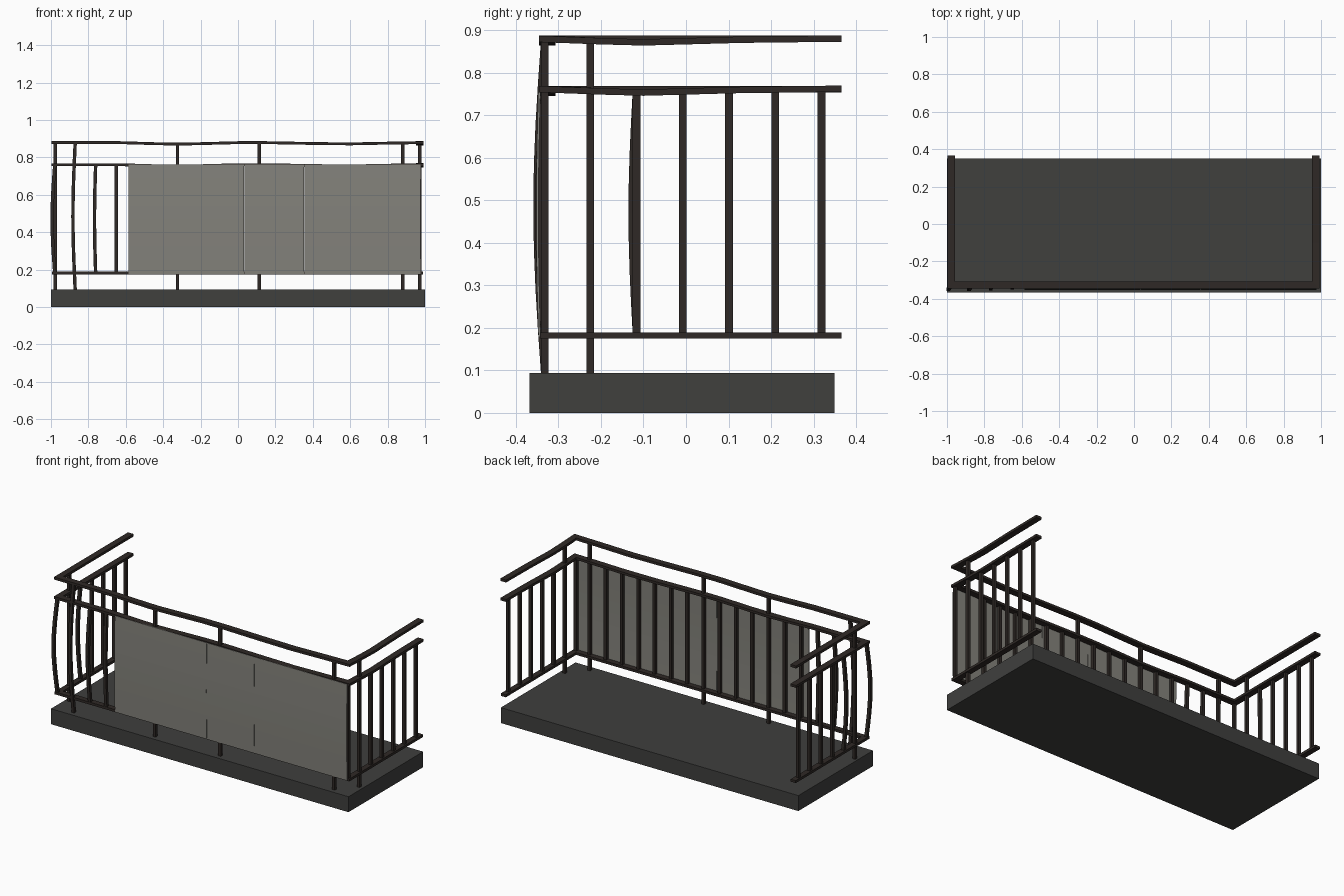
import bpy, bmesh, math
from mathutils import Vector

if "Cube" in bpy.data.objects:
    bpy.data.objects.remove(bpy.data.objects["Cube"])


def material(name, rgb):
    m = bpy.data.materials.new(name)
    m.diffuse_color = (*rgb, 1)
    m.use_nodes = True
    m.node_tree.nodes["Principled BSDF"].inputs["Base Color"].default_value = m.diffuse_color
    return m


STONE = material("dark_stone", (0.05, 0.05, 0.048))
IRON = material("dark_iron", (0.028, 0.022, 0.019))
SHEET = material("grey_sheet", (0.23, 0.225, 0.2))


def skin(name, rings, mat):
    """Join successive four-point rings into one closed bar."""
    bm = bmesh.new()
    vs = [[bm.verts.new(p) for p in r] for r in rings]
    for a, b in zip(vs, vs[1:]):
        for i in range(4):
            j = (i + 1) % 4
            bm.faces.new((a[i], a[j], b[j], b[i]))
    bm.faces.new(vs[0][::-1])
    bm.faces.new(vs[-1])
    bmesh.ops.recalc_face_normals(bm, faces=bm.faces)
    me = bpy.data.meshes.new(name)
    bm.to_mesh(me)
    bm.free()
    me.materials.append(mat)
    ob = bpy.data.objects.new(name, me)
    bpy.context.collection.objects.link(ob)
    return ob


def upright(name, x, y, z0, z1, sx=0.018, sy=0.018, dx=0, dy=0, mat=IRON):
    """Vertical bar, bowed sideways by dx, dy at mid height."""
    n = 8 if dx or dy else 1
    rings = []
    for k in range(n + 1):
        t = k / n
        s = math.sin(math.pi * t)
        cx, cy, z = x + dx * s, y + dy * s, z0 + (z1 - z0) * t
        rings.append([(cx + a * sx / 2, cy + b * sy / 2, z)
                      for a, b in ((-1, -1), (1, -1), (1, 1), (-1, 1))])
    return skin(name, rings, mat)


def rail(name, path, w, h):
    """Flat bar along a horizontal path with mitred corners."""
    pts = [Vector(p) for p in path]
    rings = []
    for i, p in enumerate(pts):
        ds = []
        if i > 0:
            ds.append((p - pts[i - 1]).to_2d().normalized())
        if i < len(pts) - 1:
            ds.append((pts[i + 1] - p).to_2d().normalized())
        t = sum(ds, Vector((0, 0))).normalized()
        s = w / 2 / t.dot(ds[0])
        side = Vector((-t.y, t.x, 0)) * s
        up = Vector((0, 0, h / 2))
        rings.append([p - side - up, p + side - up, p + side + up, p - side + up])
    return skin(name, rings, IRON)


XL, XR, YF, YB = -0.977, 0.972, -0.326, 0.366

# Floor slab
upright("floor_slab", 0, -0.009, 0, 0.094, 2.0, 0.717, mat=STONE)


# Three U-shaped rails; the upper two sag slightly
def u_path(z, sag):
    left = [(XL, YB, z), (XL, YF, z)]
    front = [(-0.63, 0), (-0.45, -0.6), (-0.32, -0.9), (-0.2, -0.6), (0, 0),
             (0.15, 0), (0.4, -0.5), (0.6, -0.75), (0.8, -0.3)]
    right = [(YF, 0), (-0.2, -0.6), (-0.1, -0.9), (0, -0.6), (0.13, -0.2), (YB, 0.1)]
    return (left + [(x, YF, z + sag * k) for x, k in front]
            + [(XR, y, z + sag * k) for y, k in right])


rail("top_rail", u_path(0.879, 0.009), 0.038, 0.015)
rail("middle_rail", u_path(0.761, 0.009), 0.038, 0.015)
rail("bottom_rail", u_path(0.182, 0), 0.034, 0.015)

# Front bars: every few is a full-height post, those at the left are bowed
bow = {0: (-0.014, -0.018), 1: (-0.012, -0.018), 2: (-0.006, -0.014), 3: (0, -0.01)}
for i in range(18):
    x = -0.98 + 0.1094 * i if i < 17 else 0.882
    post = i in (1, 6, 10, 17)
    if i == 17:
        x = 0.88
    dx, dy = bow.get(i, (0, 0))
    z0, z1 = (0.094, 0.874) if post else (0.185, 0.757)
    upright("front_post" if post else "front_bar", x, -0.332, z0, z1, dx=dx, dy=dy)
upright("corner_bar", 0.972, -0.332, 0.185, 0.757)

# Side bars: the second is a full-height post
for sx, name in ((XL, "left"), (XR, "right")):
    for k in range(6):
        y = -0.225 + 0.1087 * k
        z0, z1 = (0.094, 0.874) if k == 0 else (0.185, 0.757)
        bent = name == "left" and k == 1
        upright(name + ("_post" if k == 0 else "_bar"), sx, y, z0, z1,
                dx=-0.012 if bent else 0, dy=-0.01 if bent else 0)

# Three thin cladding sheets on the front
for a, b in ((-0.585, 0.033), (0.035, 0.353), (0.355, 0.976)):
    upright("front_panel", (a + b) / 2, -0.3445, 0.178, 0.762, b - a, 0.005,
            dy=-0.005, mat=SHEET)
